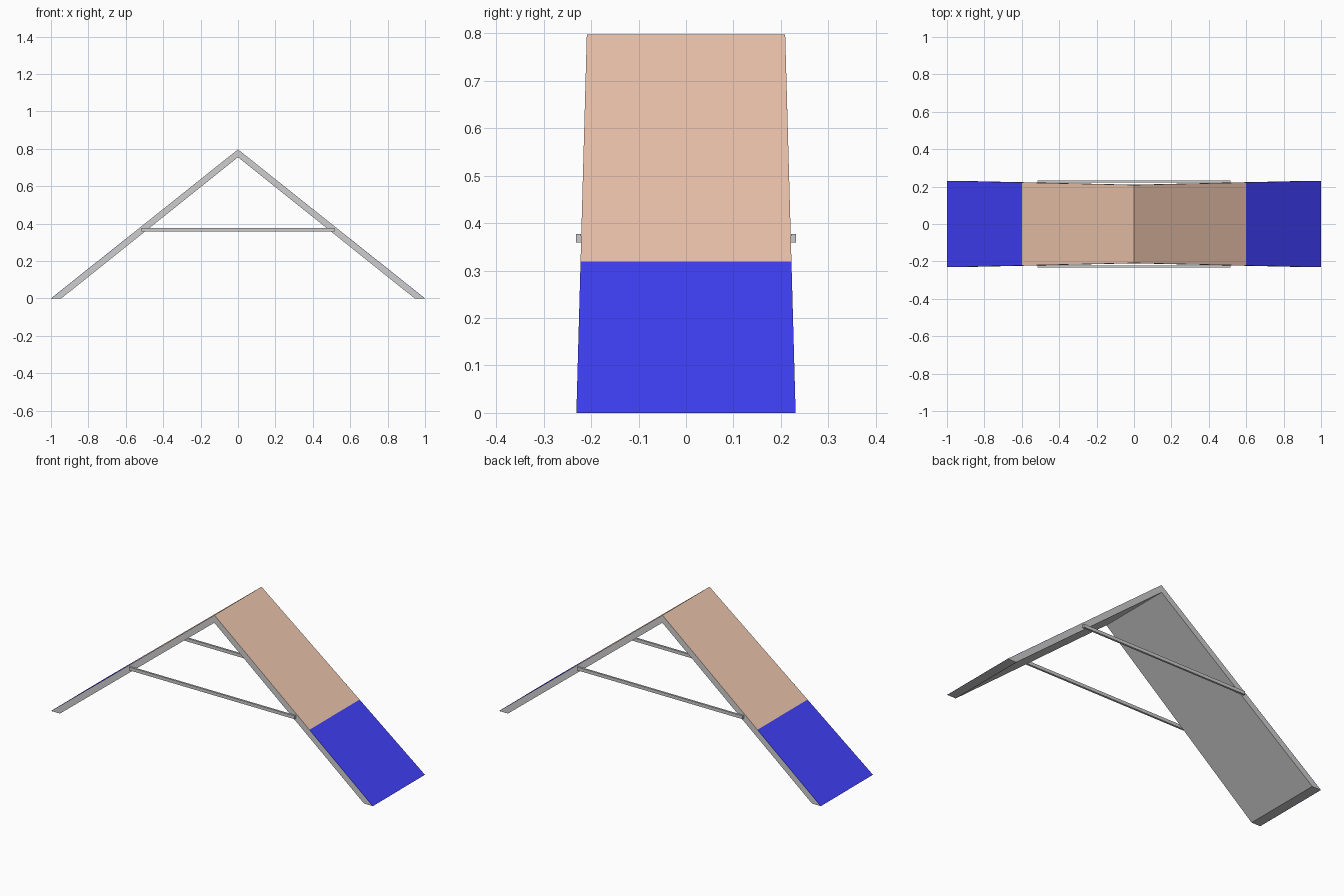
import bpy
import bmesh

if "Cube" in bpy.data.objects:
    bpy.data.objects.remove(bpy.data.objects["Cube"])

TOP, W0, W1 = 0.797, 0.231, 0.209   # ridge height, half width at foot and ridge
SKIN = 0.002                        # thickness of the coloured surface


def half_width(z):
    return W0 + (W1 - W0) * z / TOP


def extrude_profile(name, pts, colour=None):
    """Prism of an xz profile, tapering in y with height."""
    bm = bmesh.new()
    front = [bm.verts.new((x, -half_width(z), z)) for x, z in pts]
    back = [bm.verts.new((x, half_width(z), z)) for x, z in pts]
    n = len(pts)
    bm.faces.new(front)
    bm.faces.new(back[::-1])
    for i in range(n):
        j = (i + 1) % n
        bm.faces.new((front[j], front[i], back[i], back[j]))
    bmesh.ops.recalc_face_normals(bm, faces=bm.faces[:])
    me = bpy.data.meshes.new(name)
    bm.to_mesh(me)
    bm.free()
    ob = bpy.data.objects.new(name, me)
    bpy.context.collection.objects.link(ob)
    if colour:
        mat = bpy.data.materials.new(name + "_paint")
        mat.diffuse_color = colour
        mat.use_nodes = True
        mat.node_tree.nodes["Principled BSDF"].inputs["Base Color"].default_value = mat.diffuse_color
        me.materials.append(mat)
    return ob


def slope(x):
    return TOP * (1 - abs(x))


# A-shaped ramp body, underneath the coloured surface
drop = SKIN
extrude_profile("ramp_body", [
    (-1 + drop / TOP, 0), (0, TOP - drop), (1 - drop / TOP, 0),
    (0.945, 0), (0, 0.755), (-0.945, 0)])

# Coloured ramp surfaces: orange upper part, blue contact zone
orange = (0.85, 0.56, 0.42, 1)
blue = (0.05, 0.05, 0.93, 1)
for s, side in ((-1, "left"), (1, "right")):
    extrude_profile(side + "_upper_surface", [
        (0, TOP), (s * 0.6, slope(0.6)),
        (s * 0.6, slope(0.6) - drop), (0, TOP - drop)], orange)
    extrude_profile(side + "_contact_zone", [
        (s * 0.6, slope(0.6)), (s, 0),
        (s * (1 - drop / TOP), 0), (s * 0.6, slope(0.6) - drop)], blue)

# Horizontal tie bars on both flanks
for s, side in ((-1, "front"), (1, "back")):
    bpy.ops.mesh.primitive_cube_add(size=1, location=(0, s * 0.2265, 0.368))
    bar = bpy.context.object
    bar.name = side + "_tie_bar"
    bar.scale = (1.03, 0.011, 0.018)
